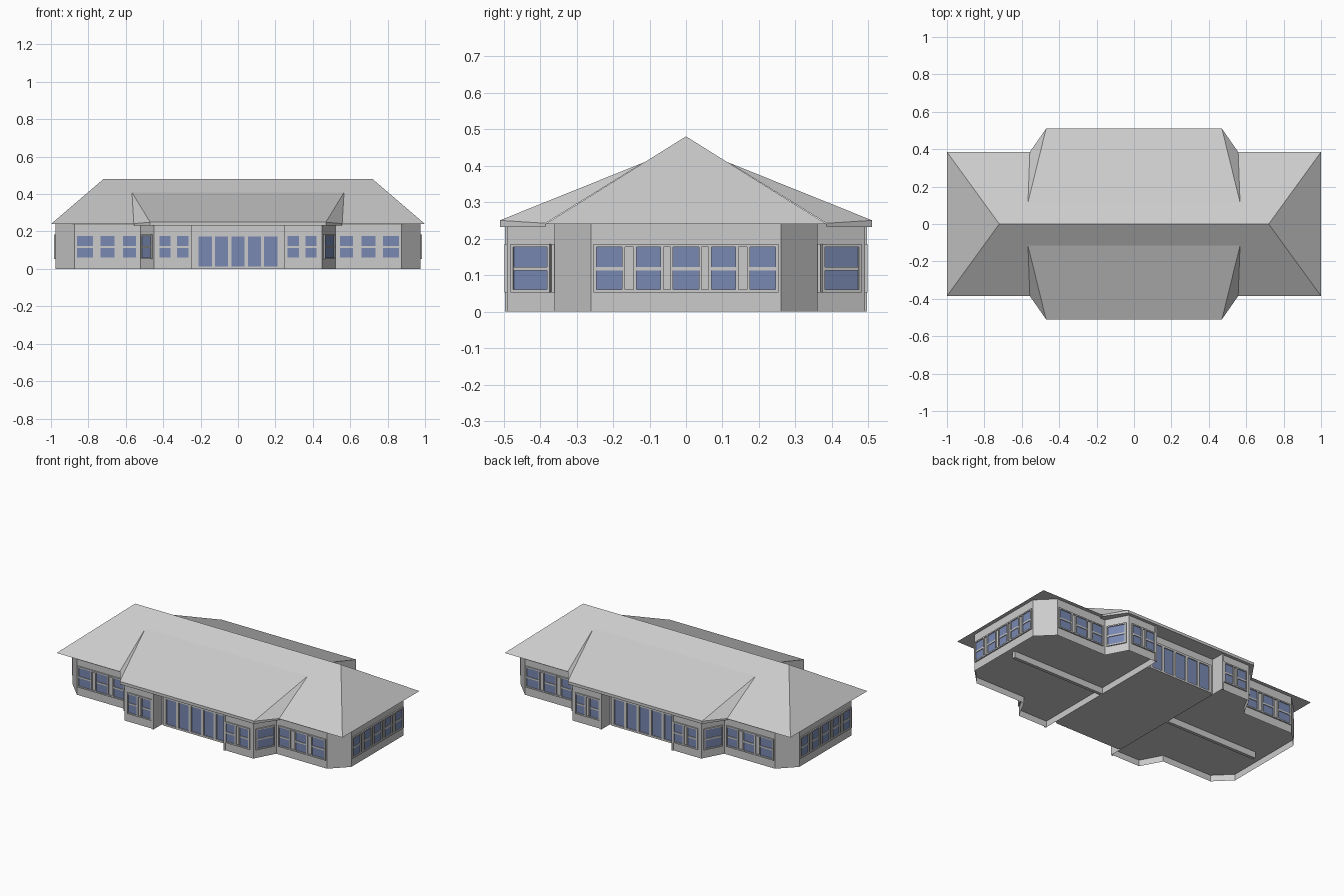
import bpy, bmesh
from mathutils import Vector

cube = bpy.data.objects.get("Cube")
if cube:
    bpy.data.objects.remove(cube, do_unlink=True)


def material(name, color):
    m = bpy.data.materials.new(name)
    m.use_nodes = True
    m.diffuse_color = (*color, 1)
    m.node_tree.nodes["Principled BSDF"].inputs["Base Color"].default_value = (*color, 1)
    return m


grey = material("light_grey", (0.6, 0.6, 0.6))
blue = material("blue_glass", (0.19, 0.25, 0.45))


def face(bm, pts, out):
    """Add a polygon whose normal points along out."""
    f = bm.faces.new([bm.verts.new(p) for p in pts])
    f.normal_update()
    if f.normal.dot(Vector(out)) < 0:
        f.normal_flip()


def finish(bm, name, mat):
    """Every part is one quarter of the building, mirrored in x and y."""
    bmesh.ops.remove_doubles(bm, verts=bm.verts, dist=0.0001)
    me = bpy.data.meshes.new(name)
    bm.to_mesh(me)
    bm.free()
    me.materials.append(mat)
    ob = bpy.data.objects.new(name, me)
    bpy.context.collection.objects.link(ob)
    mod = ob.modifiers.new("Mirror", "MIRROR")
    mod.use_axis = (True, True, False)
    mod.merge_threshold = 0.0002


def plate(bm, wall, u0, u1, z0, z1, depth):
    """Raised plate on a wall: u runs along the wall, depth outwards."""
    a, b = Vector(wall[0]), Vector(wall[1])
    t = (b - a).normalized()
    n = Vector((-t.y, t.x))

    def p(u, d, z):
        q = a + t * u + n * d
        return (q.x, q.y, z)
    n3, t3 = (n.x, n.y, 0), Vector((t.x, t.y, 0))
    d = depth
    face(bm, [p(u0, d, z0), p(u1, d, z0), p(u1, d, z1), p(u0, d, z1)], n3)
    for u, s in ((u0, -1), (u1, 1)):
        face(bm, [p(u, 0, z0), p(u, d, z0), p(u, d, z1), p(u, 0, z1)], t3 * s)
    for z, s in ((z0, -1), (z1, 1)):
        face(bm, [p(u0, 0, z), p(u1, 0, z), p(u1, d, z), p(u0, d, z)], (0, 0, s))


# Quarter footprint, from the middle of the end wall to the middle of the entrance
EAVE, FLOOR, HALL = 0.24, 0.04, 0.245
path = [(0.975, 0), (0.975, -0.26), (0.875, -0.36), (0.52, -0.36),
        (0.45, -0.49), (HALL, -0.49), (HALL, -0.41), (0, -0.41)]
walls = list(zip(path, path[1:]))
end_wall, corner, wing, bay_side, bay_front, bay_return, entrance = walls

bm = bmesh.new()
for a, b in walls:
    n = (b[1] - a[1], a[0] - b[0])
    face(bm, [(*a, 0), (*b, 0), (*b, EAVE), (*a, EAVE)], (-n[0], -n[1], 0))
finish(bm, "outer_walls", grey)

# Raised room floors, lower hall floor and the partitions below them
bm = bmesh.new()
face(bm, [(x, y, FLOOR) for x, y in path[:6]] + [(HALL, 0, FLOOR)], (0, 0, -1))
face(bm, [(0, 0, 0), (HALL, 0, 0), (HALL, -0.41, 0), (0, -0.41, 0)], (0, 0, -1))
face(bm, [(HALL, 0, 0), (HALL, -0.41, 0), (HALL, -0.41, FLOOR), (HALL, 0, FLOOR)], (1, 0, 0))
finish(bm, "floors", grey)

bm = bmesh.new()
plate(bm, ((0.9, 0), (HALL, 0)), 0, 0.9 - HALL, 0, FLOOR, 0.01)
finish(bm, "room_partition", grey)

# Hipped main roof with flat soffit
bm = bmesh.new()
ridge_mid, ridge_end = (0, 0, 0.48), (0.72, 0, 0.48)
eave_c, eave_f, eave_e = (1, -0.385, EAVE), (0, -0.385, EAVE), (1, 0, EAVE)
face(bm, [ridge_mid, ridge_end, eave_c, eave_f], (0, -1, 1))
face(bm, [ridge_end, eave_e, eave_c], (1, 0, 1))
face(bm, [(0, 0, EAVE), eave_e, eave_c, eave_f], (0, 0, -1))
finish(bm, "main_roof", grey)

# Shallower roof over the projecting middle, with fascia and soffit
bm = bmesh.new()
top_mid, top_end = (0, -0.115, 0.409), (0.567, -0.115, 0.409)
low_end, low_mid, side = (0.47, -0.51, 0.25), (0, -0.51, 0.25), (0.557, -0.385, 0.242)
face(bm, [top_mid, top_end, low_end, low_mid], (0, -1, 1))
face(bm, [top_end, side, low_end], (1, -0.5, 0.3))


def drop(p):
    return (p[0], p[1], 0.232)


face(bm, [low_mid, low_end, drop(low_end), drop(low_mid)], (0, -1, 0))
face(bm, [low_end, side, drop(side), drop(low_end)], (1, -1, 0))
inner = (0.557, -0.36, 0.232)
face(bm, [drop(low_mid), drop(low_end), drop(side), inner, (0, -0.36, 0.232)], (0, 0, -1))
finish(bm, "bay_roof", grey)

# Windows: spans along each wall
groups = [
    (end_wall, [(0, 0.035), (0.07, 0.136), (0.175, 0.245)]),
    (wing, [(0.015, 0.1), (0.14, 0.215), (0.26, 0.33)]),
    (bay_side, [(0.02, 0.125)]),
    (bay_front, [(0.03, 0.09), (0.125, 0.185)]),
]
Z0, Z1, RAIL = 0.06, 0.177, 0.117
W = 0.008
glass, frames = bmesh.new(), bmesh.new()
for wall, spans in groups:
    for u0, u1 in spans:
        plate(glass, wall, u0, u1, Z0, Z1, 0.002)
        plate(frames, wall, u0, u1, RAIL - 0.005, RAIL + 0.005, 0.006)
        if u0 > 0:
            plate(frames, wall, u0 - W, u0, Z0, Z1, W)
        plate(frames, wall, u1, u1 + W, Z0, Z1, W)
    first, last = max(spans[0][0] - W, 0), spans[-1][1] + W
    for z in (Z0 - W, Z1):
        plate(frames, wall, first, last, z, z + W, W)
finish(glass, "window_glass", blue)
finish(frames, "window_frames", grey)

# Entrance: five tall glass panels with posts and a header
glass, frames = bmesh.new(), bmesh.new()
for x in (0, 0.0875, 0.175):
    u0, u1 = HALL - x - 0.035, min(HALL - x + 0.035, HALL)
    plate(glass, entrance, u0, u1, 0.012, 0.172, 0.002)
    plate(frames, entrance, u0 - 0.0175, u0, 0.012, 0.172, W)
plate(frames, entrance, 0.0175, HALL, 0.172, 0.185, W)
plate(frames, entrance, 0.0175, HALL, 0, 0.012, W)
finish(glass, "entrance_glass", blue)
finish(frames, "entrance_frames", grey)

# Slim post at the entrance corner of each bay
bm = bmesh.new()
plate(bm, bay_front, 0.193, 0.205, 0, 0.232, 0.006)
finish(bm, "entrance_corner_posts", grey)
